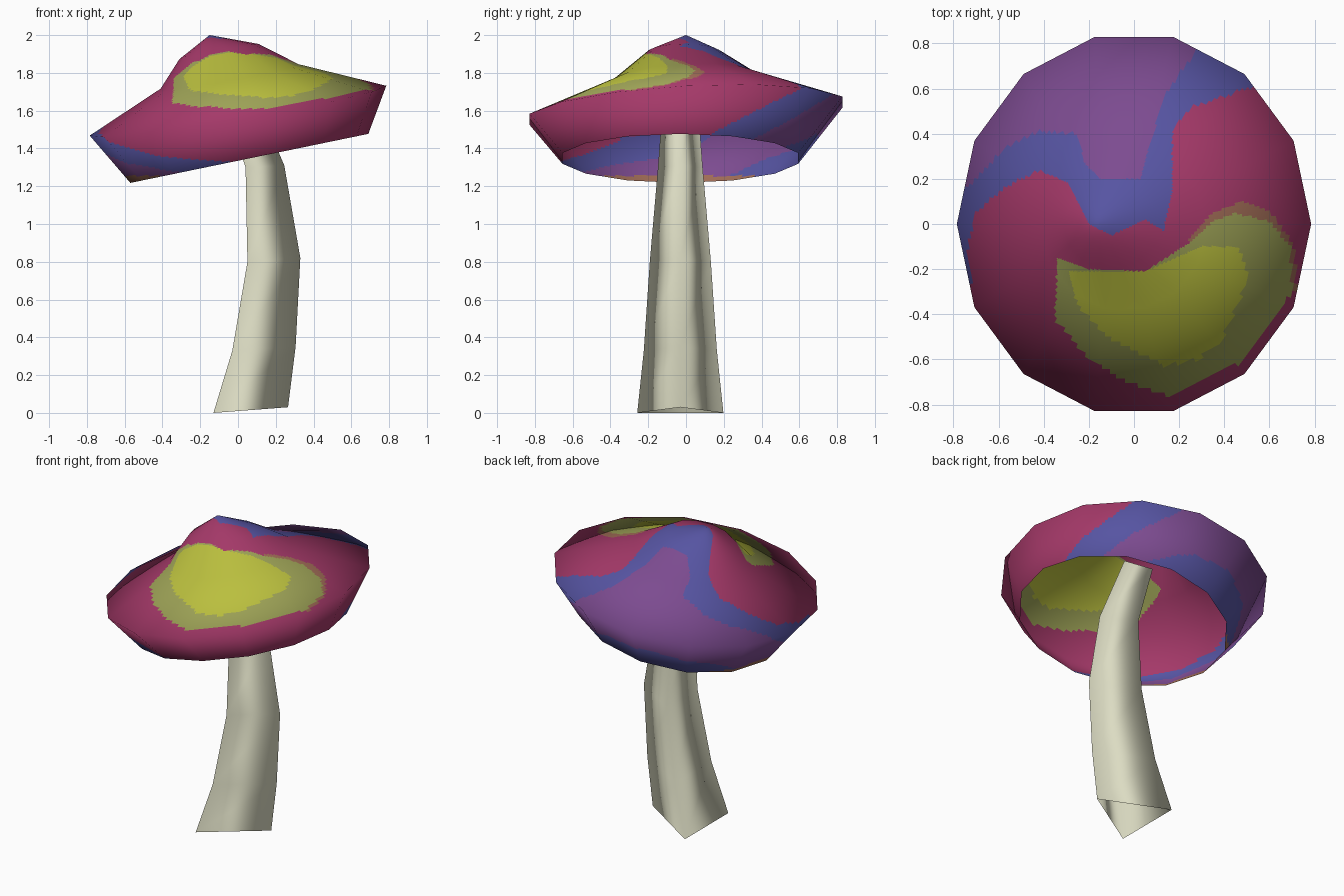
import bpy, math
from mathutils import Vector

if "Cube" in bpy.data.objects:
    bpy.data.objects.remove(bpy.data.objects["Cube"])

SIDES, CUTS = 14, 22


def material(name, r, g, b):
    m = bpy.data.materials.new(name)
    lin = lambda c: ((c / 255 + 0.055) / 1.055) ** 2.4
    m.diffuse_color = (lin(r), lin(g), lin(b), 1)
    m.use_nodes = True
    m.node_tree.nodes["Principled BSDF"].inputs["Base Color"].default_value = m.diffuse_color
    return m


mats = [material("magenta", 165, 57, 105), material("blue", 86, 84, 162),
        material("purple", 124, 75, 144), material("yellow", 186, 191, 62),
        material("olive", 157, 162, 86), material("brown", 160, 108, 86)]
MAGENTA, BLUE, PURPLE, YELLOW, OLIVE, BROWN = range(6)
cream = material("cream", 220, 220, 195)


def make(name, verts, faces, materials):
    me = bpy.data.meshes.new(name)
    me.from_pydata(verts, [], faces)
    for m in materials:
        me.materials.append(m)
    for p in me.polygons:
        p.use_smooth = True
    me.update()
    ob = bpy.data.objects.new(name, me)
    bpy.context.collection.objects.link(ob)
    return ob


# --- stem: open three-sided tube along a bent path (x left, x right, z, z tilt)
verts, faces = [], []
stem_rings = [(-0.13, 0.265, 0.0, 0.03), (-0.03, 0.305, 0.33, 0.02),
              (0.05, 0.33, 0.80, 0.02), (0.04, 0.245, 1.30, 0.01),
              (-0.10, 0.05, 1.73, 0.04)]
for xl, xr, z, tilt in stem_rings:
    half = (xr - xl) / math.sqrt(3)
    verts += [(xr, -0.03, z + tilt), (xl, -0.03 + half, z), (xl, -0.03 - half, z)]
for r in range(len(stem_rings) - 1):
    for i in range(3):
        j = (i + 1) % 3
        faces.append((r * 3 + i, r * 3 + j, r * 3 + 3 + j, r * 3 + 3 + i))
make("stem", verts, faces, [cream])

# --- cap rings: centre x, y, radius x, y, height at x=y=0, slope in x, slope in y
rings = [(0.06, -0.03, 0.63, 0.64, 1.335, 0.206, 0.0),
         (0.0, 0.0, 0.785, 0.85, 1.60, 0.168, 0.055),
         (-0.045, -0.015, 0.365, 0.37, 1.79, 0.178, 0.06),
         (-0.10, -0.01, 0.21, 0.19, 1.932, 0.19, 0.0),
         (-0.15, 0.0, 0.001, 0.001, 2.0, 0.0, 0.0)]
coarse = []
for cx, cy, rx, ry, z0, sx, sy in rings:
    row = []
    for i in range(SIDES):
        a = 2 * math.pi * i / SIDES
        x, y = cx + rx * math.cos(a), cy + ry * math.sin(a)
        row.append(Vector((x, y, z0 + sx * x + sy * y)))
    coarse.append(row)

# normals of the coarse cap, carried over to the finely cut one
normal = [[Vector() for _ in range(SIDES)] for _ in rings]
for r in range(len(rings) - 1):
    for i in range(SIDES):
        j = (i + 1) % SIDES
        n = (coarse[r + 1][j] - coarse[r][i]).cross(coarse[r + 1][i] - coarse[r][j])
        n.normalize()
        for a, b in ((r, i), (r, j), (r + 1, i), (r + 1, j)):
            normal[a][b] += n
normal[-1] = [Vector((0, 0, 1))] * SIDES


def blend(table, u, v):
    r = min(int(u), len(rings) - 2)
    i = int(v) % SIDES
    j, fu, fv = (i + 1) % SIDES, u - r, v - int(v)
    return (table[r][i].lerp(table[r][j], fv)).lerp(
        table[r + 1][i].lerp(table[r + 1][j], fv), fu)


def inside(poly, x, y):
    hit = False
    for k in range(len(poly)):
        (x1, y1), (x2, y2) = poly[k - 1], poly[k]
        if (y1 > y) != (y2 > y) and x < x1 + (y - y1) * (x2 - x1) / (y2 - y1):
            hit = not hit
    return hit


# painted patches on the upper side, seen from above
purple_top = [(0.32, 0.9), (0.27, 0.76), (0.14, 0.58), (0.06, 0.32), (0.03, 0.2),
              (-0.15, 0.2), (-0.22, 0.27), (-0.25, 0.4), (-0.42, 0.41),
              (-0.57, 0.34), (-0.72, 0.18), (-0.9, 0.05), (-0.9, 0.9)]
blue_top = [(0.8, 0.69), (0.53, 0.61), (0.26, 0.52), (0.17, 0.42), (0.17, 0.15),
            (0.13, -0.03), (0.05, 0.02), (-0.1, -0.05), (-0.2, 0.0), (-0.29, 0.18),
            (-0.42, 0.24), (-0.58, 0.16), (-0.71, 0.04), (-0.74, -0.15),
            (-0.71, -0.33), (-0.95, -0.3), (-0.95, 0.95), (0.8, 0.95)]
yellow_top = [(-0.29, -0.21), (0.05, -0.21), (0.3, -0.1), (0.46, -0.1), (0.51, -0.24),
              (0.38, -0.53), (0.28, -0.6), (0.14, -0.63), (-0.12, -0.5), (-0.25, -0.36)]
olive_top = [(-0.34, -0.15), (-0.2, -0.2), (0.05, -0.21), (0.25, -0.08), (0.35, 0.01),
             (0.45, 0.05), (0.6, 0.01), (0.69, -0.1), (0.70, -0.3), (0.46, -0.62),
             (0.17, -0.77), (-0.05, -0.69), (-0.2, -0.6), (-0.35, -0.42)]
brown_top = [(0.24, -0.07), (0.35, 0.05), (0.48, 0.1), (0.6, 0.06), (0.71, -0.1),
             (0.72, -0.3), (0.5, -0.3)]
# patches on the lower wall, as (angle in degrees, fraction up the wall)
purple_wall = [(38, -1), (38, 0), (70, 1), (72, 2), (165, 2), (168, 1), (182, 0.6),
               (210, 0.35), (235, 0), (235, -1)]
blue_wall = [(14, -1), (14, 0), (48, 1), (50, 2), (200, 2), (205, 0.9),
             (225, 0.5), (262, 0), (262, -1)]
wedge_wall = [(62, -1), (62, 0), (85, 0.4), (110, 0.5), (140, 0.35), (165, 0), (165, -1)]


def paint(u, v, p):
    if u < 1:
        a = v * 360 / SIDES
        if p.z < 1.255:
            return BROWN
        order = ((wedge_wall, BLUE), (purple_wall, PURPLE), (blue_wall, BLUE))
        q = (a, u)
    else:
        order = ((yellow_top, YELLOW), (olive_top, OLIVE), (brown_top, BROWN),
                 (purple_top, PURPLE), (blue_top, BLUE))
        q = (p.x, p.y)
    for poly, colour in order:
        if inside(poly, *q):
            return colour
    return MAGENTA


# --- cap: open single-walled shell, finely cut so the patches follow its faces
rows, cols = (len(rings) - 1) * CUTS, SIDES * CUTS
verts, norms, faces, colours = [], [], [], []
for r in range(rows + 1):
    for c in range(cols):
        verts.append(blend(coarse, r / CUTS, c / CUTS))
        norms.append(blend(normal, r / CUTS, c / CUTS).normalized())
for r in range(rows):
    for c in range(cols):
        d = (c + 1) % cols
        faces.append((r * cols + c, r * cols + d, (r + 1) * cols + d, (r + 1) * cols + c))
        u, v = (r + 0.5) / CUTS, (c + 0.5) / CUTS
        colours.append(paint(u, v, blend(coarse, u, v)))
cap = make("cap", verts, faces, mats)
for poly, colour in zip(cap.data.polygons, colours):
    poly.material_index = colour
# flip the carried normals outward if they were summed the other way
if norms[CUTS * cols].x < 0:
    norms = [-n for n in norms]
norms[-cols:] = [Vector((0, 0, 1))] * cols
cap.data.normals_split_custom_set_from_vertices(norms)
